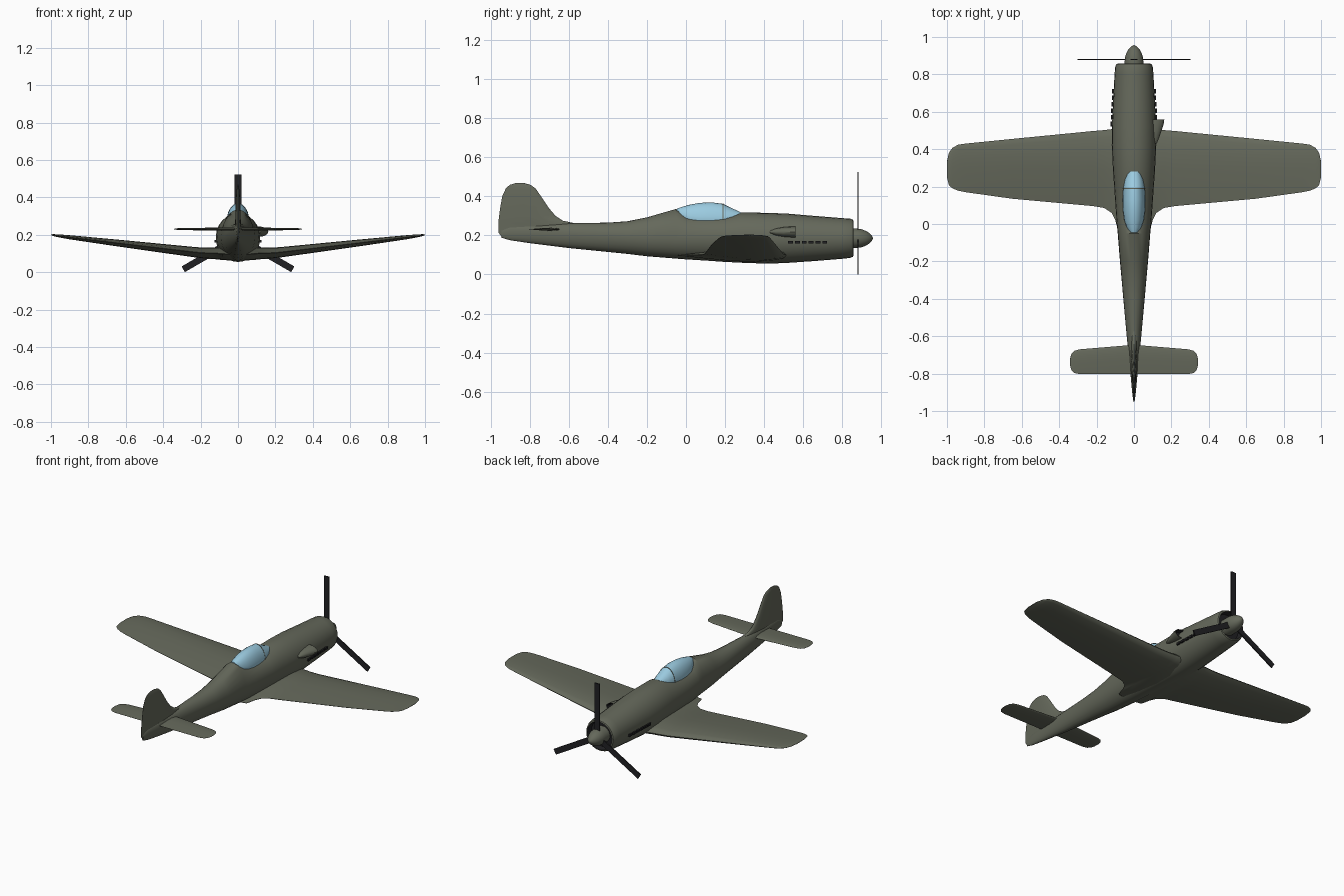
import bpy, bmesh, math
from mathutils import Vector, Matrix

if "Cube" in bpy.data.objects:
    bpy.data.objects.remove(bpy.data.objects["Cube"])


def material(name, color):
    m = bpy.data.materials.new(name)
    m.diffuse_color = (*color, 1)
    m.use_nodes = True
    m.node_tree.nodes["Principled BSDF"].inputs["Base Color"].default_value = m.diffuse_color
    return m


OLIVE = material("olive_paint", (0.13, 0.14, 0.105))
GLASS = material("canopy_glass", (0.33, 0.60, 0.75))
DARK = material("dark_metal", (0.015, 0.015, 0.017))


def finish(name, bm, mat, angle=35):
    bmesh.ops.recalc_face_normals(bm, faces=bm.faces)
    me = bpy.data.meshes.new(name)
    bm.to_mesh(me)
    bm.free()
    ob = bpy.data.objects.new(name, me)
    bpy.context.collection.objects.link(ob)
    me.materials.append(mat)
    bpy.ops.object.select_all(action='DESELECT')
    ob.select_set(True)
    bpy.context.view_layer.objects.active = ob
    bpy.ops.object.shade_smooth_by_angle(angle=math.radians(angle))
    return ob


def loft(name, rings, mat, cap_start=True, cap_end=True, angle=35):
    """Skin a list of equally long closed rings."""
    bm = bmesh.new()
    vs = [[bm.verts.new(p) for p in r] for r in rings]
    n = len(vs[0])
    for a, b in zip(vs, vs[1:]):
        for i in range(n):
            j = (i + 1) % n
            bm.faces.new((a[i], a[j], b[j], b[i]))
    if cap_start:
        bm.faces.new(vs[0])
    if cap_end:
        bm.faces.new(vs[-1])
    return finish(name, bm, mat, angle)


def oval(y, hw, bottom, top, mid=None, x=0, n=24):
    """Egg-shaped ring across the y axis, widest at height mid."""
    mid = (bottom + top) / 2 if mid is None else mid
    ring = []
    for i in range(n):
        a = 2 * math.pi * i / n
        s = math.sin(a)
        ring.append((x + hw * math.cos(a), y, mid + s * ((top - mid) if s > 0 else (mid - bottom))))
    return ring


FOIL = [(0, 0), (.025, .42), (.09, .72), (.28, 1), (.5, .88), (.78, .45), (1, .04)]


def foil(lead, trail, thick):
    """Symmetric aerofoil outline as (y, offset) pairs."""
    side = [(lead + (trail - lead) * f, thick / 2 * t) for f, t in FOIL]
    return side + [(y, -o) for y, o in reversed(side[1:])]


def wing(name, stations):
    """Stations of x, leading y, trailing y, height, thickness; mirrored over x = 0."""
    full = [(-s[0], *s[1:]) for s in reversed(stations) if s[0] > 0] + stations
    rings = [[(x, y, z + o) for y, o in foil(le, te, t)] for x, le, te, z, t in full]
    return loft(name, rings, OLIVE)


# Fuselage: y, half width, bottom, top, widest height
body = [(-.945, .004, .188, .225, .205), (-.90, .010, .175, .245, .21), (-.8, .019, .160, .255, .21),
        (-.6, .039, .135, .262, .205), (-.4, .057, .115, .265, .20), (-.3, .066, .105, .272, .195),
        (-.2, .075, .093, .292, .19), (-.05, .087, .081, .335, .19), (0, .092, .077, .302, .19),
        (.1, .099, .071, .298, .19), (.2, .106, .064, .300, .19), (.28, .112, .060, .317, .19),
        (.42, .119, .055, .315, .185), (.52, .118, .059, .311, .185), (.65, .112, .068, .300, .185),
        (.8, .104, .080, .288, .185), (.84, .1005, .0845, .2855, .185), (.855, .094, .091, .279, .185),
        (.858, .086, .099, .271, .185)]
loft("fuselage", [oval(*s) for s in body], OLIVE, cap_end=False)

# Dark cowl opening
loft("cowl_intake", [oval(.858, .086, .099, .271), oval(.825, .08, .105, .265)], DARK, cap_start=False)

# Spinner
loft("spinner", [oval(y, r, .185 - r, .185 + r) for y, r in
                 [(.82, .05), (.87, .05), (.895, .047), (.92, .038), (.938, .027), (.95, .014), (.956, .002)]], OLIVE)

# Propeller blades
bm = bmesh.new()
for k in range(3):
    m = (Matrix.Translation((0, .88, .185)) @ Matrix.Rotation(k * math.tau / 3, 4, 'Y')
         @ Matrix.Translation((0, 0, .186)) @ Matrix.Diagonal((.035, .007, .304, 1)))
    bmesh.ops.create_cube(bm, size=1, matrix=m)
finish("propeller_blades", bm, DARK)

# Main wing with curved trailing root and upward-sloped panels
wing("main_wing", [(0, .515, -.05, .096, .068), (.085, .513, -.035, .098, .066), (.10, .51, .02, .1, .065),
                   (.12, .507, .06, .101, .063), (.16, .502, .086, .102, .06), (.22, .497, .096, .106, .056),
                   (.65, .455, .135, .157, .036), (.9, .430, .170, .187, .022), (.94, .424, .178, .192, .018),
                   (.97, .408, .19, .196, .014), (.99, .38, .208, .199, .009), (1, .335, .25, .2, .003)])

# Tailplane
wing("tailplane", [(0, -.645, -.803, .231, .016), (.05, -.65, -.803, .231, .016), (.29, -.67, -.803, .231, .012),
                   (.32, -.678, -.796, .231, .009), (.335, -.695, -.78, .231, .006), (.342, -.72, -.755, .231, .002)])

# Fin and rudder: height, leading y, trailing y, thickness
fin = [(.19, -.72, -.942, .022), (.215, -.60, -.96, .028), (.262, -.57, -.96, .03), (.275, -.63, -.959, .03),
       (.30, -.668, -.956, .028), (.34, -.702, -.951, .026), (.40, -.742, -.94, .021), (.44, -.77, -.922, .015),
       (.458, -.795, -.902, .010), (.468, -.83, -.87, .003)]
loft("tail_fin", [[(o, y, z) for y, o in foil(le, te, t)] for z, le, te, t in fin], OLIVE)

# Canopy and windscreen: y, half width, base, top
glass = [(-.045, .02, .318, .337), (-.02, .038, .298, .346), (.02, .052, .28, .357), (.07, .059, .272, .366),
         (.13, .061, .27, .369), (.19, .058, .27, .361)]
loft("canopy", [oval(y, w, b - .02, t, b) for y, w, b, t in glass], GLASS)
screen = [(.19, .058, .27, .361), (.235, .05, .282, .339), (.282, .032, .3, .317)]
loft("windscreen", [oval(y, w, b - .02, t, b) for y, w, b, t in screen], GLASS)

# Canopy frame hoop
loft("canopy_frame", [oval(y, .0592, .25, .3622, .27) for y in (.188, .192)], OLIVE)

# Air scoop on the right side only
scoop = [(.43, .012, .006), (.46, .024, .018), (.5, .038, .025), (.54, .05, .028), (.56, .052, .028)]
loft("air_scoop", [oval(y, w, .217 - h, .217 + h, x=.11, n=16) for y, w, h in scoop], OLIVE, cap_end=False)
loft("scoop_mouth", [oval(.56, .052, .189, .245, x=.11, n=16), oval(.557, .045, .194, .24, x=.11, n=16),
                     oval(.53, .042, .196, .238, x=.11, n=16)], DARK, cap_start=False)

# Exhaust stubs along both sides of the cowl
bm = bmesh.new()
for side in (-1, 1):
    for k in range(6):
        y = .535 + k * .035
        m = Matrix.Translation((side * (.1155 - k * .0014), y, .165)) @ Matrix.Diagonal((.018, .025, .014, 1))
        bmesh.ops.create_cube(bm, size=1, matrix=m)
finish("exhaust_stubs", bm, DARK)
